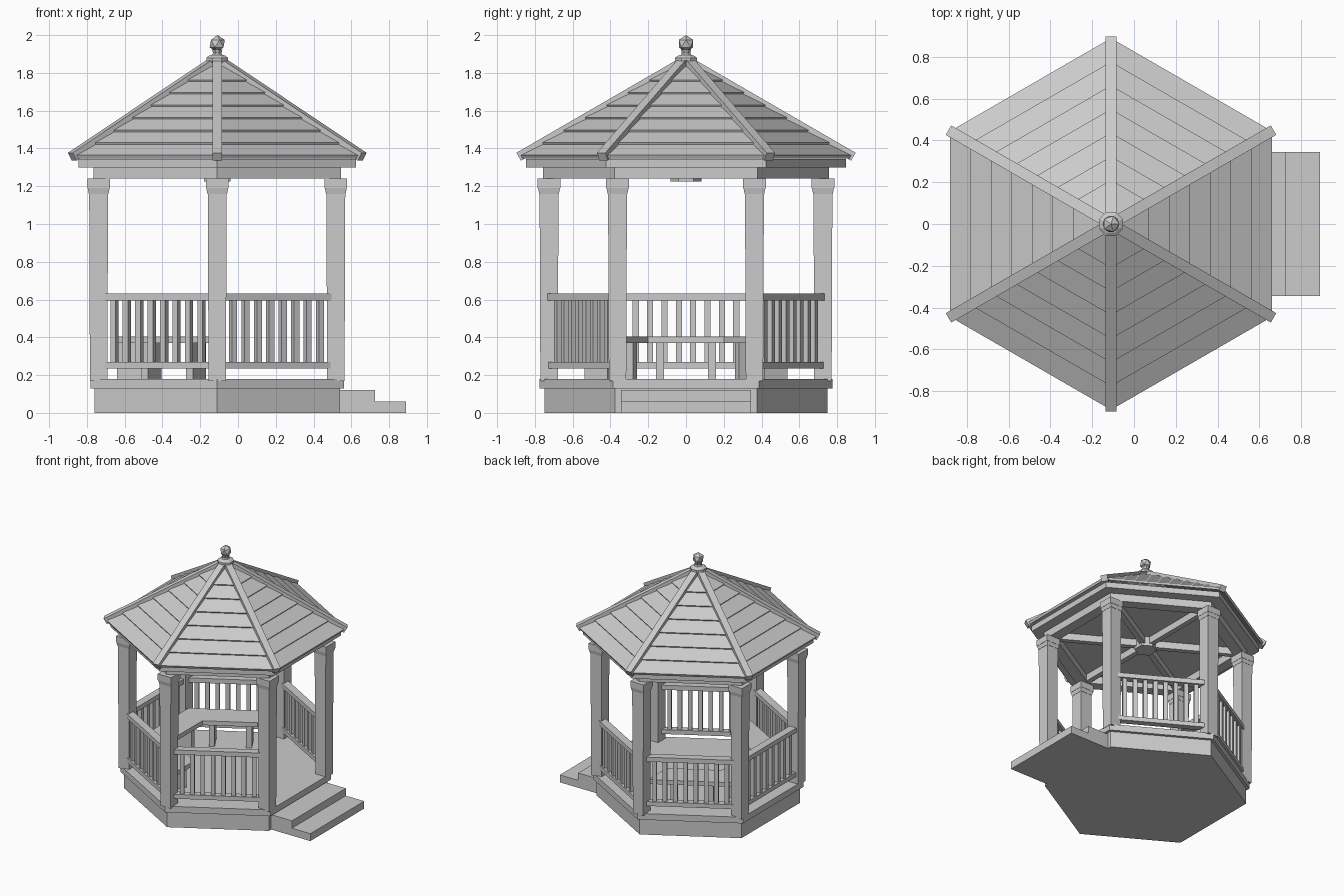
import bpy, bmesh
from math import radians, cos, sin, atan2, hypot, tan
from mathutils import Matrix, Vector

cube = bpy.data.objects.get("Cube")
if cube:
    bpy.data.objects.remove(cube, do_unlink=True)

CENTRE = Matrix.Translation((-0.11, 0, 0))
C30 = cos(radians(30))
CORNERS = [30 + 60 * i for i in range(6)]
RAILED = [60, 120, 180, 240, 300]

grey = bpy.data.materials.new("plain_grey")
grey.use_nodes = True
grey.diffuse_color = (0.6, 0.6, 0.6, 1)
grey.node_tree.nodes["Principled BSDF"].inputs["Base Color"].default_value = (0.6, 0.6, 0.6, 1)


def finish(name, bm):
    bmesh.ops.recalc_face_normals(bm, faces=bm.faces)
    bm.transform(CENTRE)
    mesh = bpy.data.meshes.new(name)
    bm.to_mesh(mesh)
    bm.free()
    mesh.materials.append(grey)
    obj = bpy.data.objects.new(name, mesh)
    bpy.context.collection.objects.link(obj)
    return obj


def add_box(bm, x, y, z, matrix=Matrix()):
    """Box from three (low, high) ranges."""
    size = Matrix.Diagonal((x[1] - x[0], y[1] - y[0], z[1] - z[0], 1))
    mid = Matrix.Translation((sum(x) / 2, sum(y) / 2, sum(z) / 2))
    bmesh.ops.create_cube(bm, size=1, matrix=matrix @ mid @ size)


def add_lathe(bm, profile, sides=6, start=30, closed=False):
    """Turn (radius, height) points; a closed profile makes a ring."""
    rings = []
    for r, z in profile:
        angles = [radians(start + 360 * i / sides) for i in range(sides)]
        rings.append([bm.verts.new((r * cos(a), r * sin(a), z)) for a in angles])
    pairs = list(zip(rings, rings[1:]))
    if closed:
        pairs.append((rings[-1], rings[0]))
    else:
        bm.faces.new(rings[0])
        bm.faces.new(rings[-1])
    for low, high in pairs:
        for i in range(sides):
            j = (i + 1) % sides
            bm.faces.new((low[i], low[j], high[j], high[i]))


def turned(name, profile, **options):
    bm = bmesh.new()
    add_lathe(bm, profile, **options)
    return finish(name, bm)


def spin(angle):
    return Matrix.Rotation(radians(angle), 4, 'Z')


# Base, deck and entrance steps
turned("base", [(0.75, 0), (0.75, 0.13)])
turned("deck", [(0.775, 0.13), (0.775, 0.18)])
bm = bmesh.new()
add_box(bm, (0.6, 0.835), (-0.345, 0.345), (0, 0.12))
add_box(bm, (0.6, 1.0), (-0.345, 0.345), (0, 0.06))
finish("steps", bm)

# Square posts, all facing the same way, with flared capitals
for n, angle in enumerate(CORNERS):
    x, y = 0.725 * cos(radians(angle)), 0.725 * sin(radians(angle))
    bm = bmesh.new()
    side = [(0.046, 0.17), (0.05, 1.16), (0.052, 1.16), (0.058, 1.19), (0.06, 1.19), (0.06, 1.24)]
    add_lathe(bm, [(w * 2 ** 0.5, z) for w, z in side], sides=4, start=45)
    bm.transform(Matrix.Translation((x, y, 0)))
    finish(f"post_{n + 1}", bm)

# Railings on every side but the entrance
for n, angle in enumerate(RAILED):
    bm = bmesh.new()
    for half, z in ((0.03, (0.595, 0.632)), (0.026, (0.235, 0.27))):
        add_box(bm, (0.628 - half, 0.628 + half), (-0.345, 0.345), z)
    for i in range(8):
        y = (i - 3.5) * 0.076
        add_box(bm, (0.612, 0.644), (y - 0.016, y + 0.016), (0.26, 0.6))
    bm.transform(spin(angle))
    finish(f"railing_{n + 1}", bm)

# Mitred benches along the three far sides
for n, angle in enumerate((120, 180, 240)):
    bm = bmesh.new()
    inner, outer = 0.35, 0.56
    outline = [(r, s * r * tan(radians(30))) for r, s in
               ((inner, -1), (outer, -1), (outer, 1), (inner, 1))]
    seat = bm.faces.new([bm.verts.new((x, y, 0.37)) for x, y in outline])
    raised = bmesh.ops.extrude_face_region(bm, geom=[seat])["geom"]
    bmesh.ops.translate(bm, vec=(0, 0, 0.035),
                        verts=[v for v in raised if isinstance(v, bmesh.types.BMVert)])
    for y in (-0.137, 0.137):
        add_box(bm, (0.39, 0.53), (y - 0.021, y + 0.021), (0.18, 0.375))
    bm.transform(spin(angle))
    finish(f"bench_{n + 1}", bm)

# Beam ring, ceiling with fascia, rafters and hub
turned("beam_ring", [(0.756, 1.24), (0.756, 1.302), (0.66, 1.302), (0.66, 1.24)], closed=True)
turned("ceiling", [(0.848, 1.3), (0.848, 1.345)])
bm = bmesh.new()
for angle in CORNERS:
    add_box(bm, (0.03, 0.7), (-0.02, 0.02), (1.245, 1.302), spin(angle))
finish("ceiling_rafters", bm)
turned("ceiling_hub", [(0.082, 1.225), (0.082, 1.302)])

# Lapped roof courses
bm = bmesh.new()
for i in range(7):
    low, z = 0.77 - 0.098 * i, 1.35 + 0.0665 * i
    high = max(low - 0.125, 0.03)
    rise = (low - high) * 0.6785
    course = [(low - 0.008, z - 0.004), (low, z + 0.014),
              (high, z + rise), (high, z + rise - 0.02)]
    add_lathe(bm, [(a / C30, h) for a, h in course], closed=True)
finish("roof_courses", bm)

# Hip beams over the roof corners
bm = bmesh.new()
start, end = Vector((0.05, 0, 1.868)), Vector((0.898, 0, 1.377))
run, drop = end.x - start.x, start.z - end.z
tilt = Matrix.Translation(start) @ Matrix.Rotation(atan2(drop, run), 4, 'Y')
for angle in CORNERS:
    add_box(bm, (0, hypot(run, drop)), (-0.026, 0.026), (-0.048, 0), spin(angle) @ tilt)
finish("hip_beams", bm)

# Finial: cap, neck and faceted ball
turned("finial_cap", [(0.035, 1.8), (0.045, 1.84), (0.062, 1.86), (0.062, 1.88),
                      (0.045, 1.892), (0.03, 1.895), (0.024, 1.905), (0.03, 1.925)],
       sides=8, start=22.5)
bm = bmesh.new()
bmesh.ops.create_icosphere(bm, subdivisions=1, radius=0.045,
                           matrix=Matrix.Translation((0, 0, 1.955)))
finish("finial_ball", bm)
